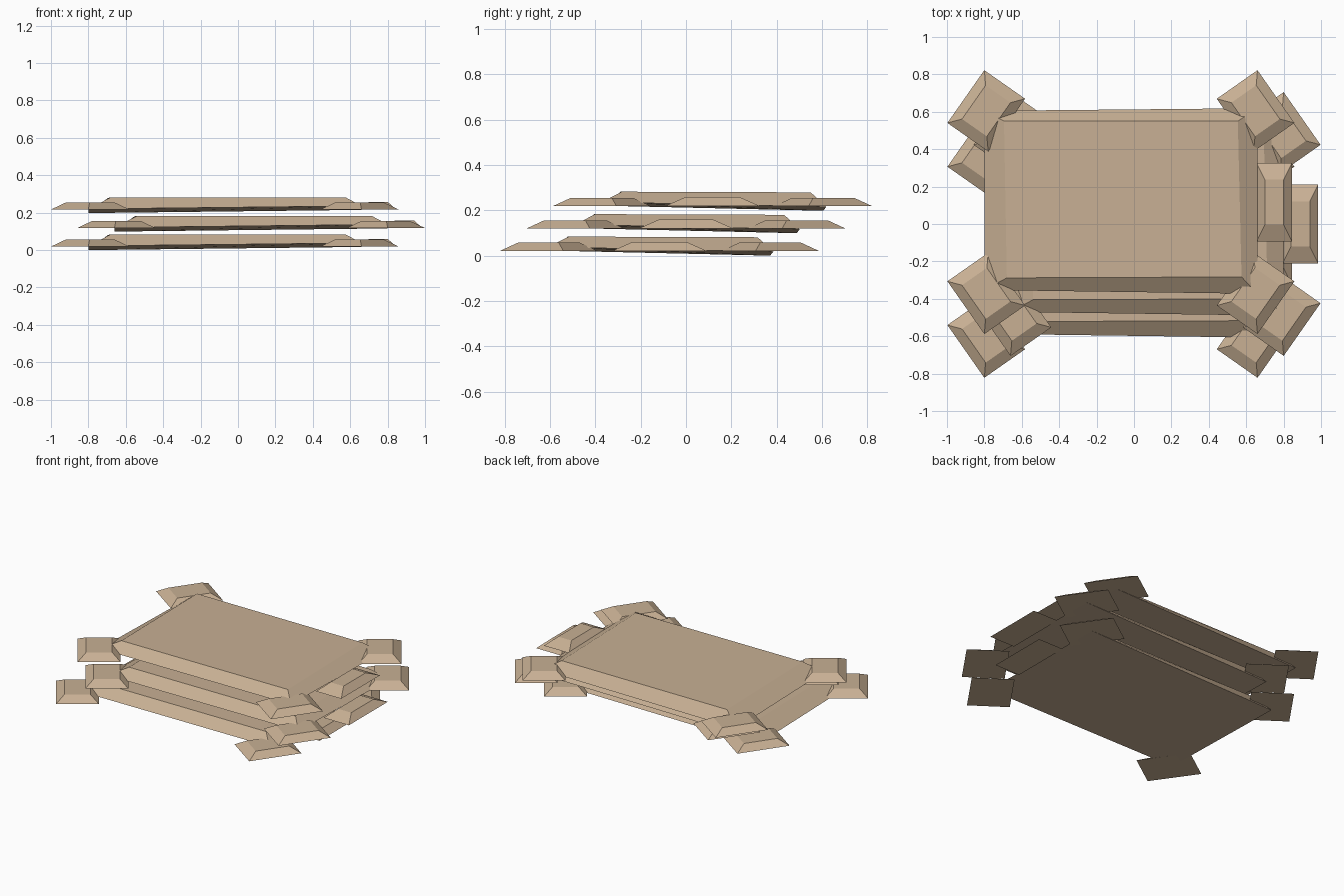
import bpy
import bmesh
from math import radians
from mathutils import Matrix, Vector

cube = bpy.data.objects.get("Cube")
if cube:
    bpy.data.objects.remove(cube, do_unlink=True)

# One flat tan for everything
tan = bpy.data.materials.new("warm_tan")
tan.use_nodes = True
colour = (0.578, 0.434, 0.296, 1)
tan.diffuse_color = colour
tan.node_tree.nodes["Principled BSDF"].inputs["Base Color"].default_value = colour


def frustum(name, base, top, matrix):
    """Tapered block between two four-cornered rings."""
    bm = bmesh.new()
    low = [bm.verts.new(p) for p in base]
    high = [bm.verts.new(p) for p in top]
    bm.faces.new(low[::-1])
    bm.faces.new(high)
    for i in range(4):
        j = (i + 1) % 4
        bm.faces.new((low[i], low[j], high[j], high[i]))
    bm.transform(matrix)
    bmesh.ops.recalc_face_normals(bm, faces=bm.faces)
    mesh = bpy.data.meshes.new(name)
    bm.to_mesh(mesh)
    bm.free()
    mesh.materials.append(tan)
    obj = bpy.data.objects.new(name, mesh)
    bpy.context.collection.objects.link(obj)
    return obj


def ring(half_x, half_y, z):
    return [Vector((sx * half_x, sy * half_y, z))
            for sx, sy in ((-1, -1), (1, -1), (1, 1), (-1, 1))]


# Underside of the slab leans slightly, lowest at the back right corner
slab_base = [(-0.73, -0.47, 0.022), (0.73, -0.49, 0.038),
             (0.73, 0.502, 0.017), (-0.73, 0.488, 0)]
slab_top = [(-0.61, -0.405, 0.084), (0.645, -0.4, 0.084),
            (0.625, 0.433, 0.081), (-0.625, 0.433, 0.081)]

# Three stacked layers, each staggered sideways and backwards
layers = {"lower": (-0.07, -0.117, 0), "middle": (0.07, 0, 0.099),
          "upper": (-0.07, 0.117, 0.198)}

for layer, offset in layers.items():
    place = Matrix.Translation(offset)
    frustum(layer + "_slab", slab_base, slab_top, place)
    # End pad on the left side
    frustum(layer + "_end_pad", ring(0.095, 0.21, 0.02), ring(0.05, 0.12, 0.06),
            place @ Matrix.Translation((0.82, 0, 0)))
    # Four turned corner pads
    for sx, side in ((-1, "right"), (1, "left")):
        for sy, end in ((-1, "front"), (1, "back")):
            turn = Matrix.Rotation(radians(-sx * sy * 35), 4, "Z")
            spot = Matrix.Translation((sx * 0.72, sy * 0.488, 0))
            turn.invert()
            frustum(f"{layer}_{end}_{side}_pad", ring(0.133, 0.172, 0.02),
                    ring(0.081, 0.11, 0.057), place @ spot @ turn)
